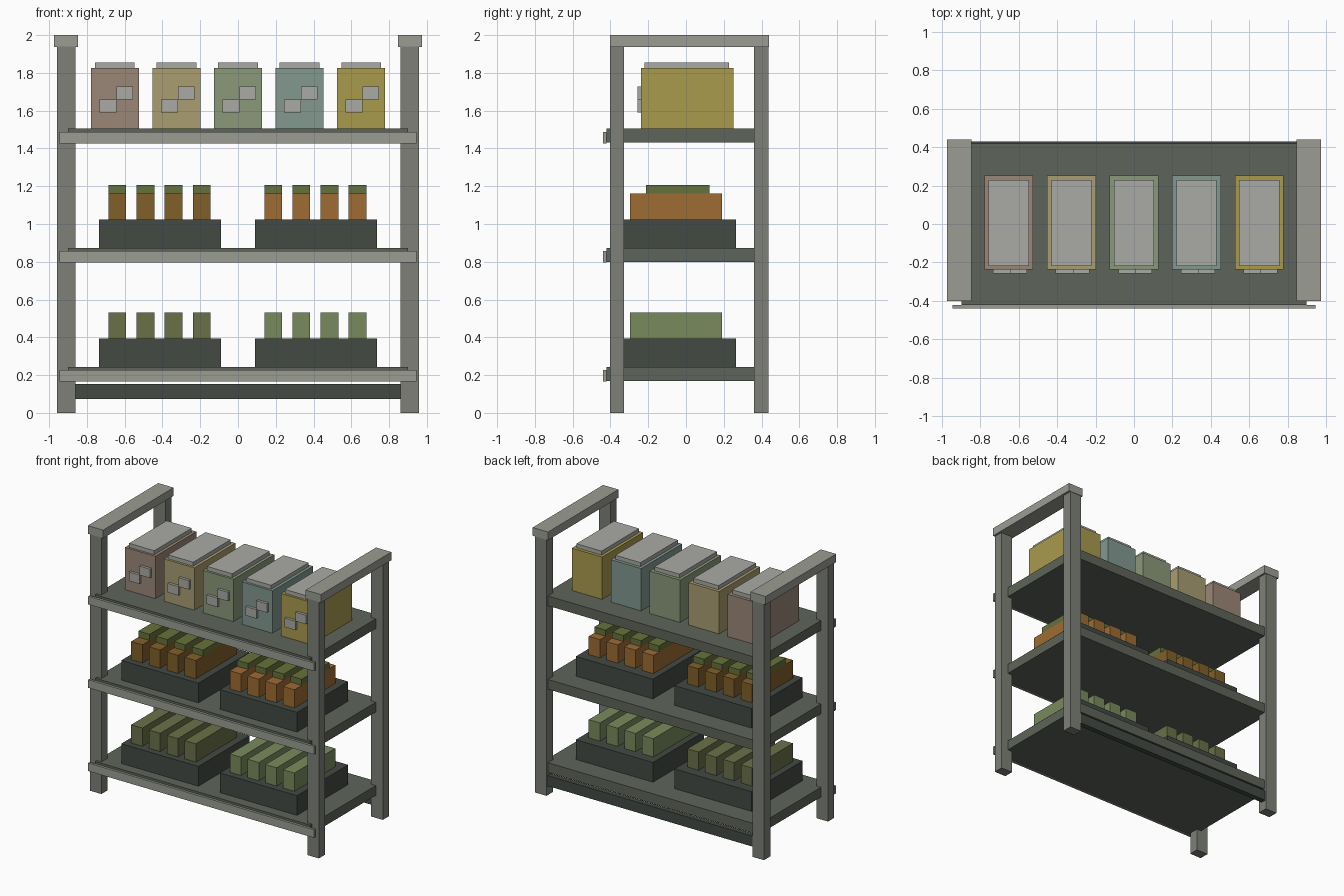
import bpy

if "Cube" in bpy.data.objects:
    bpy.data.objects.remove(bpy.data.objects["Cube"])

def material(name, hexcode):
    m = bpy.data.materials.new(name)
    rgb = [(int(hexcode[i:i + 2], 16) / 255) ** 2.2 for i in (0, 2, 4)]
    m.diffuse_color = (*rgb, 1)
    m.use_nodes = True
    m.node_tree.nodes["Principled BSDF"].inputs["Base Color"].default_value = m.diffuse_color
    return m

def box(name, x, y, z, mat):
    """Axis-aligned box from (min, max) ranges."""
    bpy.ops.mesh.primitive_cube_add(size=1, location=[sum(r) / 2 for r in (x, y, z)])
    o = bpy.context.object
    o.name = name
    o.scale = [r[1] - r[0] for r in (x, y, z)]
    bpy.ops.object.transform_apply(location=False, rotation=False, scale=True)
    o.data.materials.append(mat)
    return o

def span(c, w):
    return (c - w / 2, c + w / 2)

steel = material("steel", "7c7f77")
light = material("light_trim", "999c92")
deck = material("shelf_deck", "5e645a")
dark = material("dark_crate", "454b45")
pale = material("pale_lid", "a8aaa3")

# Posts and top side rails
for s, side in ((-1, "left"), (1, "right")):
    for y, end in (((-0.402, -0.328), "front"), ((0.361, 0.437), "back")):
        box(f"{end}_{side}_post", span(s * 0.91, 0.097), y, (0, 1.94), steel)
    box(f"{side}_top_rail", span(s * 0.911, 0.128), (-0.402, 0.44), (1.938, 2.0), light)

# Shelves with front lips
shelf_tops = (0.244, 0.874, 1.505)
for top in shelf_tops:
    box("shelf", (-0.9, 0.9), (-0.422, 0.42), (top - 0.074, top), deck)
    box("shelf_lip", (-0.945, 0.945), (-0.44, -0.422), (top - 0.078, top - 0.017), light)

# Low back brace
box("back_brace", (-0.87, 0.87), (0.39, 0.43), (0.073, 0.152), dark)

# Crates with rows of goods on the two lower shelves
goods = {
    (0, -1): material("olive", "697049"), (0, 1): material("leaf_green", "788a5d"),
    (1, -1): material("brown", "80602e"), (1, 1): material("orange", "9c6c36"),
}
moss = material("moss", "66703d")
for (level, s), mat in goods.items():
    z = shelf_tops[level]
    box("crate", span(s * 0.4125, 0.645), (-0.345, 0.266), (z, z + 0.149), dark)
    for i in range(4):
        x = span(s * 0.4125 + (i - 1.5) * 0.149 - 0.003, 0.094)
        box("goods_block", x, (-0.297, 0.191), (z + 0.149, z + 0.287), mat)
        if level == 1:
            box("goods_top", x, (-0.211, 0.124), (z + 0.287, z + 0.333), moss)

# Lidded canisters with offset front labels on the top shelf
for i, code in enumerate(("9a8677", "a89c70", "8a9879", "82978f", "a8994f")):
    x = (i - 2) * 0.326
    box("canister", span(x, 0.254), (-0.237, 0.252), (1.505, 1.825), material(f"canister_{i}", code))
    box("canister_lid", span(x, 0.21), (-0.22, 0.228), (1.825, 1.855), pale)
    box("label_low", (x - 0.082, x + 0.008), (-0.257, -0.237), (1.591, 1.659), pale)
    box("label_high", (x + 0.008, x + 0.095), (-0.257, -0.237), (1.659, 1.727), pale)
